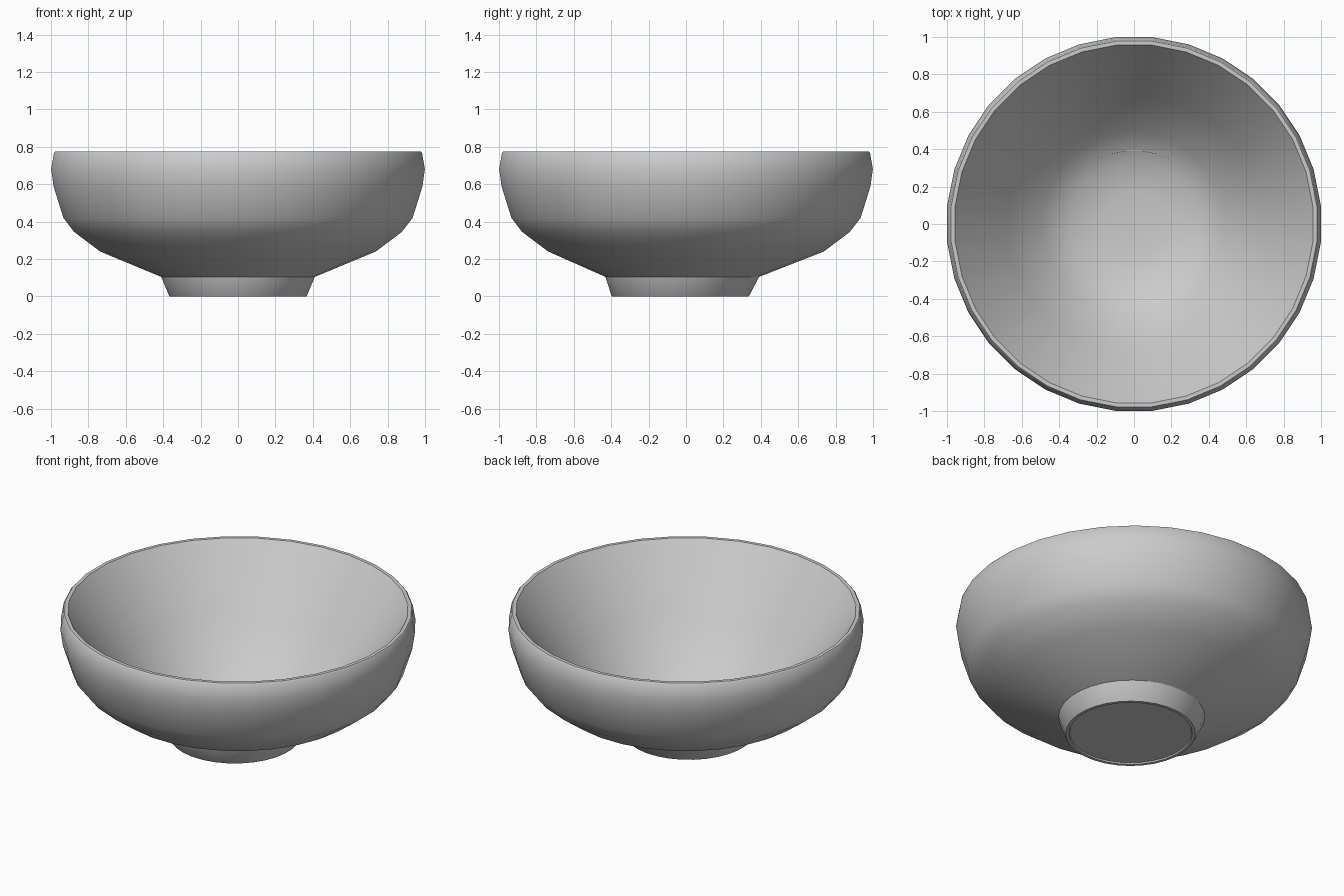
import bpy, bmesh, math

if "Cube" in bpy.data.objects:
    bpy.data.objects.remove(bpy.data.objects["Cube"])

SIDES = 32


def lathe(name, profile):
    """Skin rings given as (radius, z, y offset); a zero radius makes a pole."""
    bm = bmesh.new()
    rings = []
    for r, z, oy in profile:
        if r == 0:
            rings.append([bm.verts.new((0, oy, z))] * SIDES)
        else:
            rings.append([bm.verts.new((r * math.cos(a), r * math.sin(a) + oy, z))
                          for a in (2 * math.pi * (i + 0.5) / SIDES for i in range(SIDES))])
    for lo, hi in zip(rings, rings[1:]):
        for i in range(SIDES):
            j = (i + 1) % SIDES
            loop = list(dict.fromkeys((lo[i], lo[j], hi[j], hi[i])))
            bm.faces.new(loop)
    mesh = bpy.data.meshes.new(name)
    bm.to_mesh(mesh)
    bm.free()
    obj = bpy.data.objects.new(name, mesh)
    bpy.context.collection.objects.link(obj)
    bpy.ops.object.select_all(action='DESELECT')
    obj.select_set(True)
    bpy.context.view_layer.objects.active = obj
    bpy.ops.object.shade_smooth_by_angle(angle=math.radians(34))
    return obj


# Foot: slightly recessed base, narrow standing ring, flaring up off centre
lathe("foot", [(0, 0.008, -0.03), (0.344, 0.008, -0.03), (0.348, 0, -0.03),
               (0.366, 0, -0.03), (0.370, 0.004, -0.03), (0.413, 0.105, -0.02)])

# Bowl: outer wall, flat rim, then a conical inner wall down to a small floor
outer = [(0.413, 0.105, -0.02), (0.74, 0.24, 0), (0.88, 0.345, 0), (0.938, 0.42, 0),
         (0.99, 0.585, 0), (1.004, 0.68, 0), (0.989, 0.767, 0)]
rim = [(0.982, 0.775, 0), (0.961, 0.775, 0)]
inner = [(0.68, 0.4, 0), (0.49, 0.165, 0), (0.34, 0.07, 0), (0.17, 0.045, 0), (0, 0.04, 0)]
lathe("bowl", outer + rim + inner)
